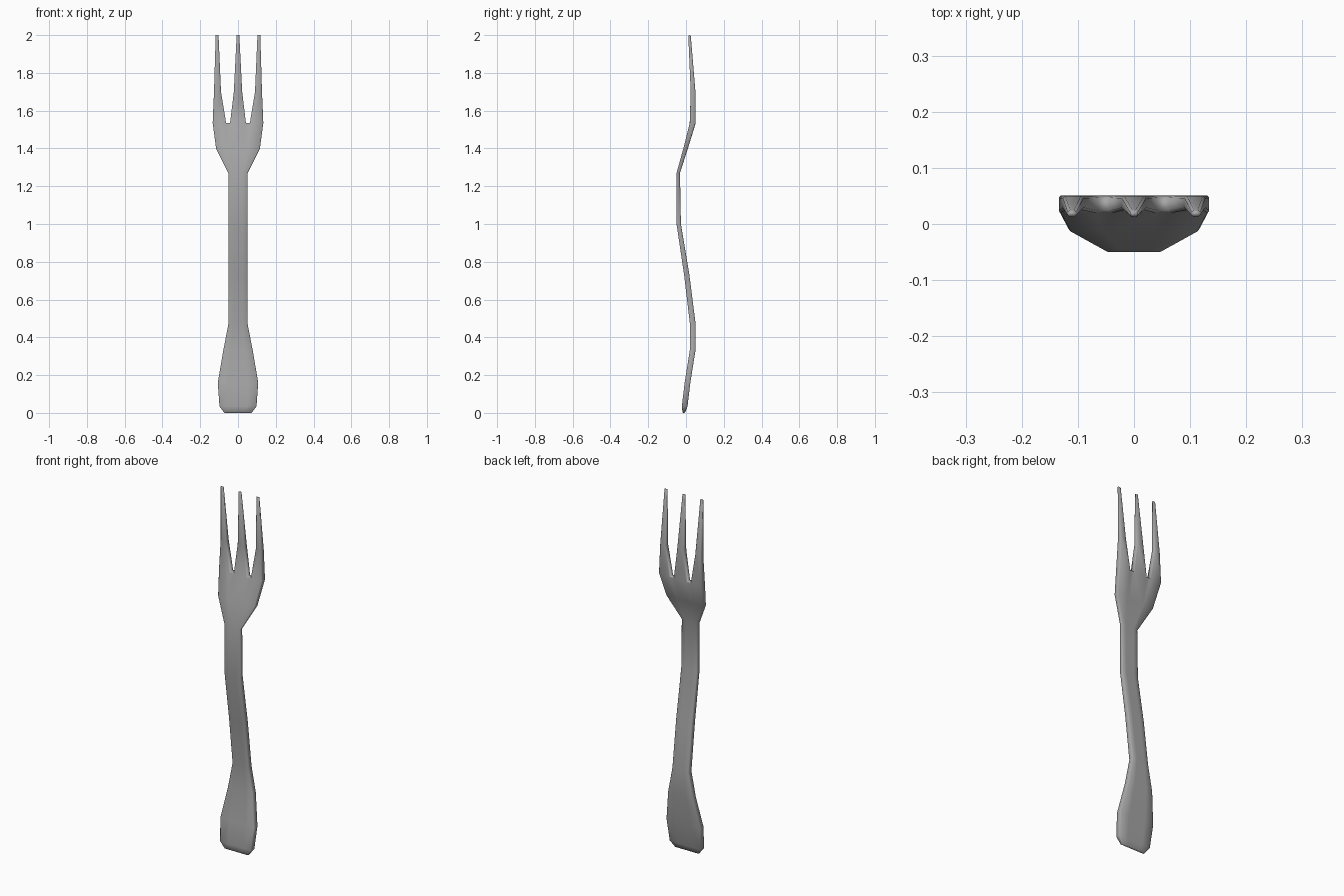
import bpy, bmesh, math

if "Cube" in bpy.data.objects:
    bpy.data.objects.remove(bpy.data.objects["Cube"])

# Side profile and widths of handle and head: z, front y, back y, half width
BODY = [(0.0, -0.018, -0.005, 0.072), (0.035, -0.022, 0.008, 0.098),
        (0.16, -0.007, 0.023, 0.107), (0.33, 0.020, 0.050, 0.078),
        (0.47, 0.021, 0.051, 0.051), (0.73, -0.010, 0.018, 0.051),
        (1.0, -0.050, -0.027, 0.051), (1.27, -0.050, -0.032, 0.051),
        (1.40, -0.014, 0.010, 0.116), (1.535, 0.020, 0.051, 0.134)]
# Tines: z, front y, back y, middle half width, outer tine inner x, outer x
ROOT = (0.042, 0.063, 0.134)
TINES = [(1.70, 0.025, 0.050, 0.022, 0.090, 0.127),
         (2.0, 0.012, 0.025, 0.007, 0.103, 0.118)]

rows = []
for z, yf, yb, w in BODY:
    rows.append((z, yf, yb, [w * v / ROOT[2] for v in ROOT]))
for z, yf, yb, *xs in TINES:
    rows.append((z, yf, yb, xs))

bm = bmesh.new()


def sheet(side):
    """One face of the fork: solid up to the head, three strips above it."""
    grid = []
    for z, yf, yb, (a, b, c) in rows:
        y = yb if side else yf
        grid.append([bm.verts.new((x, y, z)) for x in (-c, -b, -a, a, b, c)])
    for i in range(len(rows) - 1):
        for j in range(5):
            if i < len(BODY) - 1 or j % 2 == 0:
                bm.faces.new((grid[i][j], grid[i][j + 1],
                              grid[i + 1][j + 1], grid[i + 1][j]))
    return [v for r in grid for v in r]


front, back = sheet(0), sheet(1)
rim = [e for e in bm.edges if e.is_boundary]

# Walls joining the two faces around the outline
twin = dict(zip(front, back))
for p, q in [e.verts for e in rim if e.verts[0] in twin]:
    bm.faces.new((p, q, twin[q], twin[p]))
bmesh.ops.recalc_face_normals(bm, faces=bm.faces)

# Softened rim along the outline
bmesh.ops.bevel(bm, geom=rim, offset=0.004, segments=1, affect='EDGES',
                clamp_overlap=True)

mesh = bpy.data.meshes.new("fork")
bm.to_mesh(mesh)
bm.free()
fork = bpy.data.objects.new("fork", mesh)
bpy.context.collection.objects.link(fork)

# Dark grey metal
metal = bpy.data.materials.new("dark_metal")
metal.diffuse_color = (0.38, 0.38, 0.38, 1)
metal.use_nodes = True
metal.node_tree.nodes["Principled BSDF"].inputs["Base Color"].default_value = metal.diffuse_color
mesh.materials.append(metal)

bpy.context.view_layer.objects.active = fork
fork.select_set(True)
bpy.ops.object.shade_smooth_by_angle(angle=math.radians(75))
